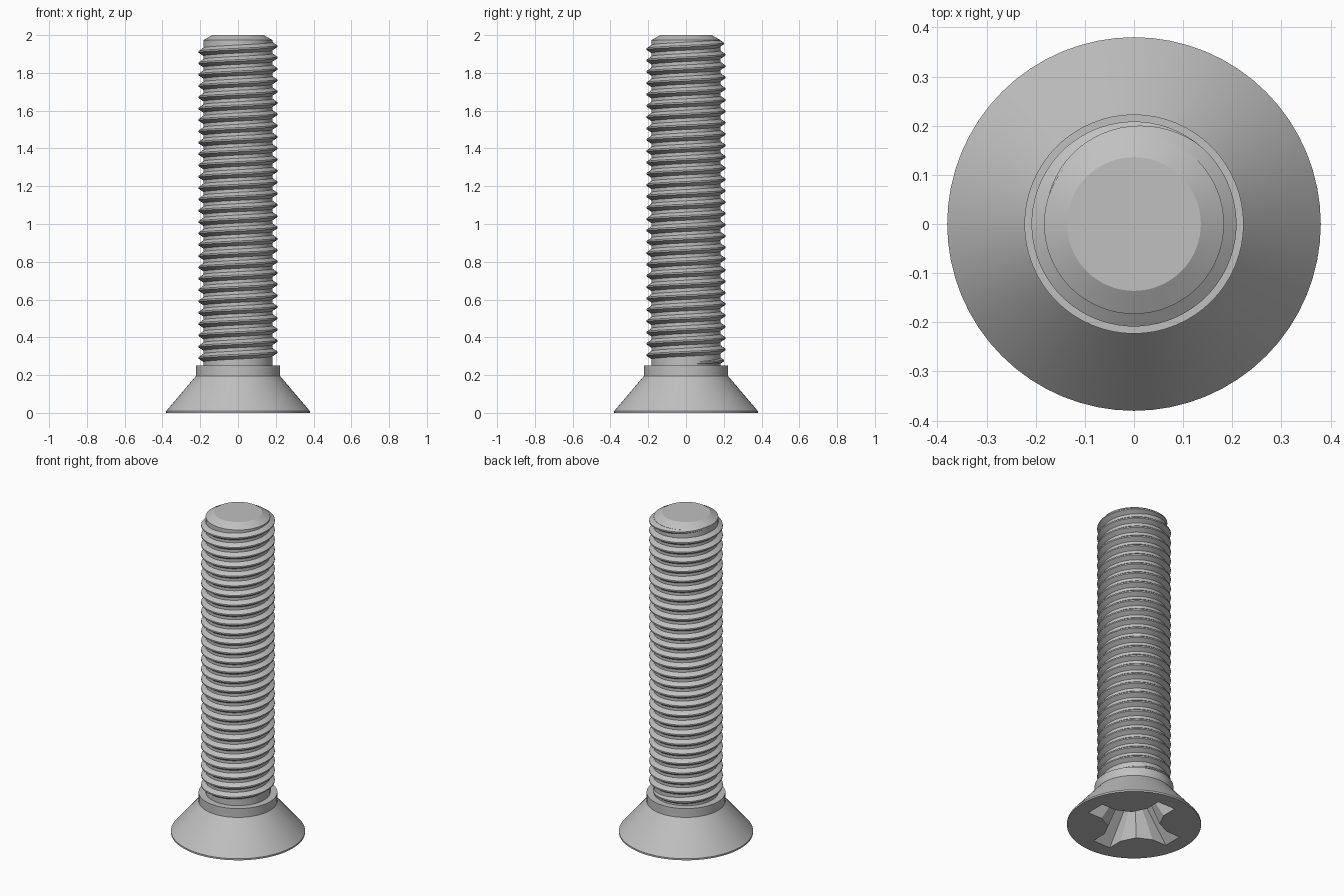
import bpy, bmesh, math
from math import cos, sin, pi, radians

cube = bpy.data.objects.get("Cube")
if cube:
    bpy.data.objects.remove(cube, do_unlink=True)

SIDES = 64
PITCH = 0.06
CORE_R = 0.183
CREST_R = 0.208

steel = bpy.data.materials.new("steel_grey")
steel.use_nodes = True
steel.diffuse_color = (0.53, 0.53, 0.53, 1)
steel.node_tree.nodes["Principled BSDF"].inputs["Base Color"].default_value = (0.53, 0.53, 0.53, 1)


def skin(name, rings, wrap=False):
    """Join equal rings of points into a closed, capped solid."""
    bm = bmesh.new()
    loops = [[bm.verts.new(p) for p in ring] for ring in rings]
    for a, b in zip(loops, loops[1:]):
        n = len(a)
        for i in range(n):
            j = (i + 1) % n
            bm.faces.new((a[i], a[j], b[j], b[i]))
    bm.faces.new(loops[0][::-1])
    bm.faces.new(loops[-1])
    bmesh.ops.recalc_face_normals(bm, faces=bm.faces)
    mesh = bpy.data.meshes.new(name)
    bm.to_mesh(mesh)
    bm.free()
    obj = bpy.data.objects.new(name, mesh)
    bpy.context.collection.objects.link(obj)
    mesh.materials.append(steel)
    return obj


def lathe(name, profile):
    turn = [2 * pi * i / SIDES for i in range(SIDES)]
    return skin(name, [[(r * cos(a), r * sin(a), z) for a in turn] for r, z in profile])


def select_only(obj):
    bpy.ops.object.select_all(action='DESELECT')
    obj.select_set(True)
    bpy.context.view_layer.objects.active = obj


def smooth(obj):
    select_only(obj)
    bpy.ops.object.shade_smooth_by_angle(angle=radians(25))


def cross(reach, half, root, inner, z):
    """Cross outline: four arms, each pair joined by a shallow creased corner."""
    pts = []
    for k in range(4):
        c, s = cos(k * pi / 2), sin(k * pi / 2)
        corner = inner * cos(pi / 4)
        for x, y in ((root, -half), (reach, -half), (reach, half),
                     (root, half), (corner, corner)):
            pts.append((x * c - y * s, x * s + y * c, z))
    return pts


# Countersunk head with its collar
head = lathe("countersunk_head", [(0.38, 0), (0.38, 0.01), (0.223, 0.195),
                                  (0.223, 0.25)])

# Tapered cross-shaped driver recess
cutter = skin("recess_cutter", [cross(0.295, 0.062, 0.195, 0.15, -0.01),
                                cross(0.12, 0.04, 0.08, 0.07, 0.19)])
cutter.hide_render = True
cut = head.modifiers.new("driver_recess", 'BOOLEAN')
cut.operation = 'DIFFERENCE'
cut.solver = 'EXACT'
cut.object = cutter
select_only(head)
bpy.ops.object.modifier_apply(modifier=cut.name)
bpy.data.objects.remove(cutter, do_unlink=True)
smooth(head)

# Shank core with a chamfered tip
shank = lathe("shank_core", [(CORE_R, 0.24), (CORE_R, 1.973), (0.136, 2.0)])
smooth(shank)

# Right-handed helical thread that fades out at both ends
end_angle = radians(160)
end_z = 1.968
turns = 28.4
steps = int(turns * SIDES)
fade = SIDES * 0.3
rings = []
for i in range(steps + 1):
    a = end_angle - 2 * pi * (steps - i) / SIDES
    z = end_z - PITCH * (steps - i) / SIDES
    grow = min(1, i / fade, (steps - i) / fade)
    crest = CORE_R + 0.0005 + (CREST_R - CORE_R) * grow
    base = 0.006 + 0.016 * grow
    tooth = ((CORE_R - 0.004, -base), (CORE_R - 0.001, -base), (crest, -0.004),
             (crest, 0.004), (CORE_R - 0.001, base), (CORE_R - 0.004, base))
    rings.append([(r * cos(a), r * sin(a), z + dz) for r, dz in tooth])
thread = skin("helical_thread", rings)
smooth(thread)
